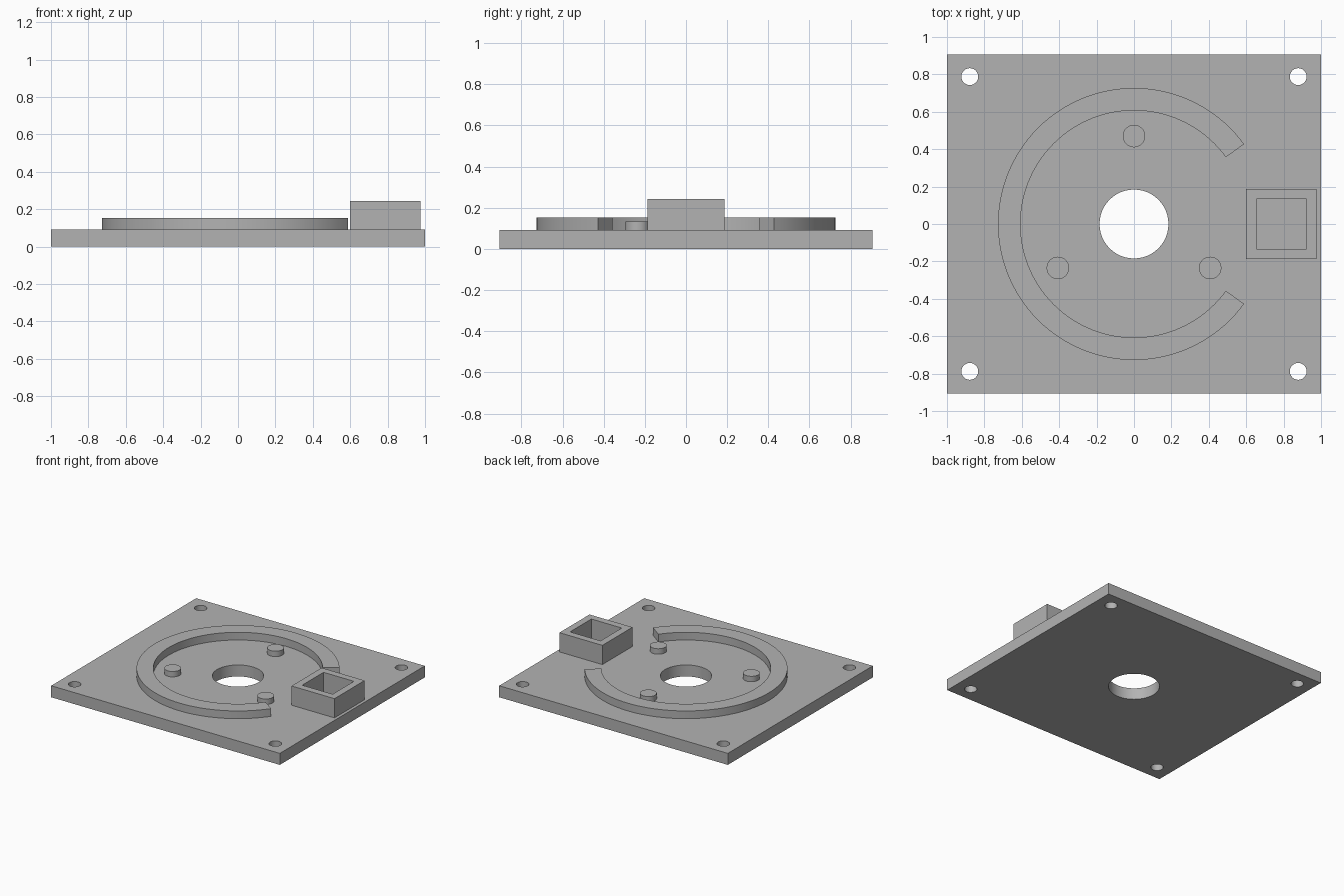
import bpy
import bmesh
from math import radians, sin, cos
from mathutils import Matrix, Vector

if "Cube" in bpy.data.objects:
    bpy.data.objects.remove(bpy.data.objects["Cube"], do_unlink=True)

PLATE_TOP = 0.091

grey = bpy.data.materials.new("plain grey")
grey.use_nodes = True
colour = (0.448, 0.448, 0.448, 1)
grey.diffuse_color = colour
grey.node_tree.nodes["Principled BSDF"].inputs["Base Color"].default_value = colour


def finish(name, bm):
    bmesh.ops.recalc_face_normals(bm, faces=bm.faces)
    mesh = bpy.data.meshes.new(name)
    bm.to_mesh(mesh)
    bm.free()
    mesh.materials.append(grey)
    obj = bpy.data.objects.new(name, mesh)
    bpy.context.collection.objects.link(obj)
    return obj


def box(name, x, y, width, depth, bottom, top):
    bm = bmesh.new()
    size = Matrix.Diagonal((width, depth, top - bottom, 1))
    place = Matrix.Translation((x, y, (bottom + top) / 2))
    bmesh.ops.create_cube(bm, size=1, matrix=place @ size)
    return finish(name, bm)


def cylinder(name, x, y, radius, bottom, top, sides=64):
    bm = bmesh.new()
    bmesh.ops.create_cone(bm, cap_ends=True, segments=sides, radius1=radius,
                          radius2=radius, depth=top - bottom,
                          matrix=Matrix.Translation((x, y, (bottom + top) / 2)))
    return finish(name, bm)


def cut(target, cutter):
    mod = target.modifiers.new("cut", 'BOOLEAN')
    mod.operation = 'DIFFERENCE'
    mod.solver = 'EXACT'
    mod.object = cutter
    bpy.context.view_layer.objects.active = target
    bpy.ops.object.modifier_apply(modifier=mod.name)
    bpy.data.objects.remove(cutter, do_unlink=True)


def smooth(obj):
    bpy.ops.object.select_all(action='DESELECT')
    obj.select_set(True)
    bpy.context.view_layer.objects.active = obj
    bpy.ops.object.shade_smooth_by_angle(angle=radians(30))


# Base plate with a centre hole and four corner holes
plate = box("base_plate", 0, 0, 2, 1.812, 0, PLATE_TOP)
cut(plate, cylinder("centre_cutter", 0, 0, 0.184, -0.1, 0.3, 96))
for sx in (-1, 1):
    for sy in (-1, 1):
        cut(plate, cylinder("corner_cutter", sx * 0.878, sy * 0.788, 0.045, -0.1, 0.3, 48))
smooth(plate)

# Open ring wall: a rectangular section swept around the centre
bm = bmesh.new()
section = [bm.verts.new((r, 0, z)) for r, z in
           ((0.607, PLATE_TOP), (0.727, PLATE_TOP), (0.727, 0.152), (0.607, 0.152))]
start = bm.faces.new(section)
bmesh.ops.rotate(bm, verts=section, matrix=Matrix.Rotation(radians(36), 3, 'Z'))
bmesh.ops.spin(bm, geom=[start] + section + list(start.edges), cent=(0, 0, 0),
               axis=(0, 0, 1), angle=radians(288), steps=96)
# The start cap stays as the first end of the wall
if start.is_valid is False or len([f for f in bm.faces if len(f.verts) == 4
                                   and abs(f.calc_area() - 0.12 * (0.152 - PLATE_TOP)) < 1e-5]) < 2:
    bmesh.ops.holes_fill(bm, edges=[e for e in bm.edges if e.is_boundary])
smooth(finish("ring_wall", bm))

# Three locating pegs
for name, degrees in (("back", 90), ("left", 330), ("right", 210)):
    a = radians(degrees)
    smooth(cylinder(name + "_peg", 0.47 * cos(a), 0.47 * sin(a), 0.06, PLATE_TOP, 0.134))

# Square socket open at the top
socket = box("square_socket", 0.788, 0, 0.376, 0.376, PLATE_TOP, 0.243)
cut(socket, box("socket_cutter", 0.788, 0, 0.266, 0.266, 0, 0.4))
